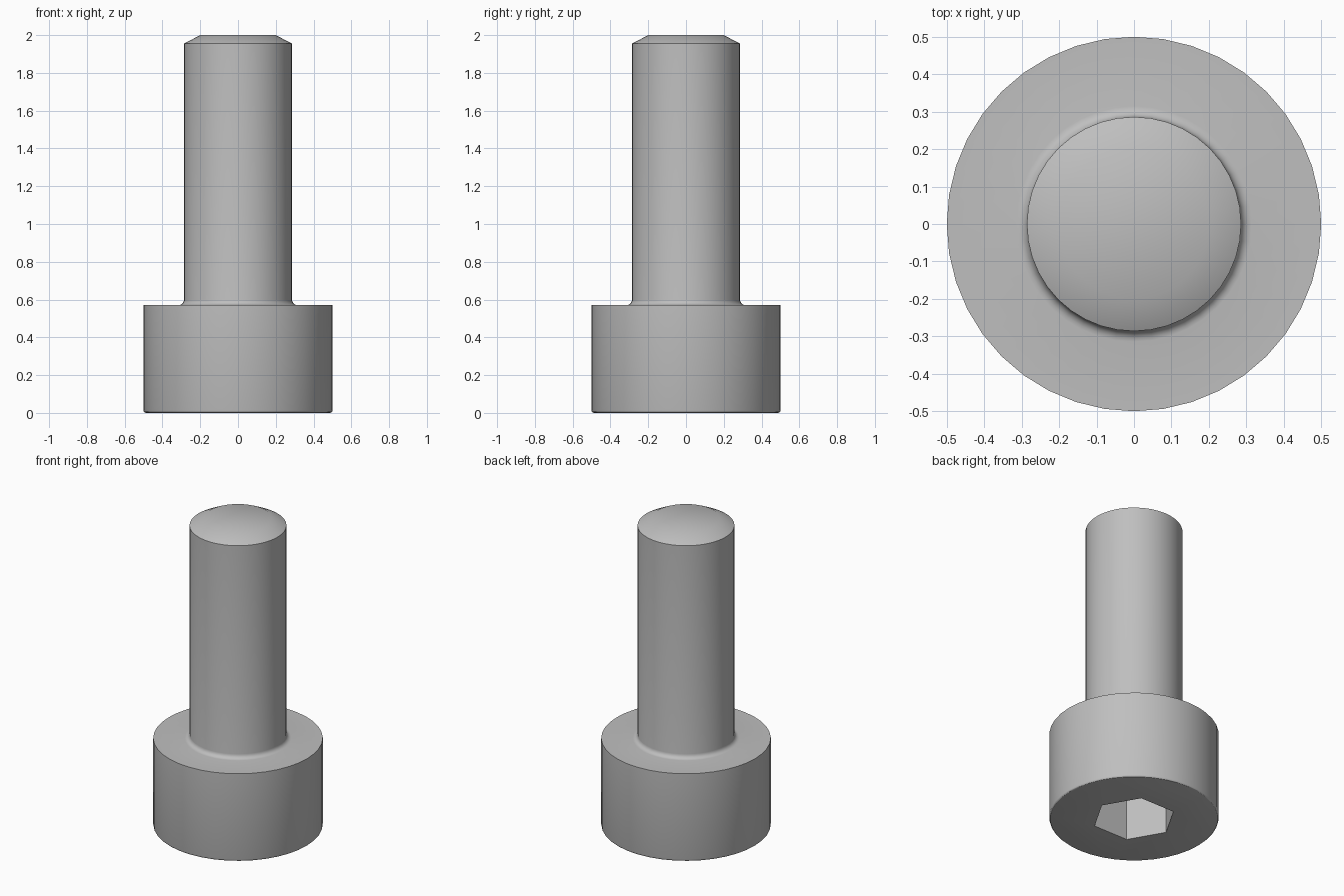
import bpy, bmesh, math
from mathutils import Matrix

if "Cube" in bpy.data.objects:
    bpy.data.objects.remove(bpy.data.objects["Cube"])

SIDES = 40
HEAD_R, HEAD_H = 0.5, 0.571
SHANK_R, LENGTH = 0.286, 2.0
FILLET, EDGE = 0.0286, 0.012
SOCKET_R, SOCKET_DEPTH = 0.247, 0.286


def make_object(name, bm):
    bmesh.ops.recalc_face_normals(bm, faces=bm.faces)
    mesh = bpy.data.meshes.new(name)
    bm.to_mesh(mesh)
    bm.free()
    obj = bpy.data.objects.new(name, mesh)
    bpy.context.collection.objects.link(obj)
    return obj


def arc(cx, cz, r, start, end, steps):
    """Points (radius, height) along an arc, angles in degrees."""
    angles = [math.radians(start + (end - start) * i / steps) for i in range(steps + 1)]
    return [(cx + r * math.cos(a), cz + r * math.sin(a)) for a in angles]


def lathe(name, profile):
    """Stack of rings with flat caps at both ends."""
    bm = bmesh.new()
    rings = []
    for r, z in profile:
        ring = bmesh.ops.create_circle(bm, segments=SIDES, radius=r,
                                       matrix=Matrix.Translation((0, 0, z)))
        rings.append(ring["verts"])
    for low, high in zip(rings, rings[1:]):
        for i in range(SIDES):
            j = (i + 1) % SIDES
            bm.faces.new((low[i], low[j], high[j], high[i]))
    bm.faces.new(rings[0])
    bm.faces.new(rings[-1])
    return make_object(name, bm)


steel = bpy.data.materials.new("steel_grey")
steel.use_nodes = True
colour = (0.52, 0.52, 0.52, 1)
steel.diffuse_color = colour
steel.node_tree.nodes["Principled BSDF"].inputs["Base Color"].default_value = colour

# Head with rounded rim, fillet under the shank, chamfered tip
profile = arc(HEAD_R - EDGE, EDGE, EDGE, -90, 0, 3)
profile += [(HEAD_R, HEAD_H)]
profile += arc(SHANK_R + FILLET, HEAD_H + FILLET, FILLET, 270, 180, 5)
profile += [(SHANK_R, LENGTH - 0.045), (0.2, LENGTH)]
screw = lathe("socket_screw", profile)
screw.data.materials.append(steel)

# Hexagonal socket in the head, corners along x
bm = bmesh.new()
bmesh.ops.create_cone(bm, cap_ends=True, segments=6, radius1=SOCKET_R, radius2=SOCKET_R,
                      depth=2 * SOCKET_DEPTH, matrix=Matrix.Rotation(math.radians(30), 4, "Z"))
corner = max(bm.verts, key=lambda v: v.co.x).co
bmesh.ops.rotate(bm, verts=bm.verts, matrix=Matrix.Rotation(-math.atan2(corner.y, corner.x), 3, "Z"))
cutter = make_object("socket_cutter", bm)
cutter.data.materials.append(steel)
cutter.hide_render = True

cut = screw.modifiers.new("socket", "BOOLEAN")
cut.operation = "DIFFERENCE"
cut.solver = "EXACT"
cut.object = cutter

bpy.ops.object.select_all(action="DESELECT")
screw.select_set(True)
bpy.context.view_layer.objects.active = screw
bpy.ops.object.modifier_apply(modifier=cut.name)
bpy.data.objects.remove(cutter)
bpy.ops.object.shade_smooth_by_angle(angle=math.radians(30))
